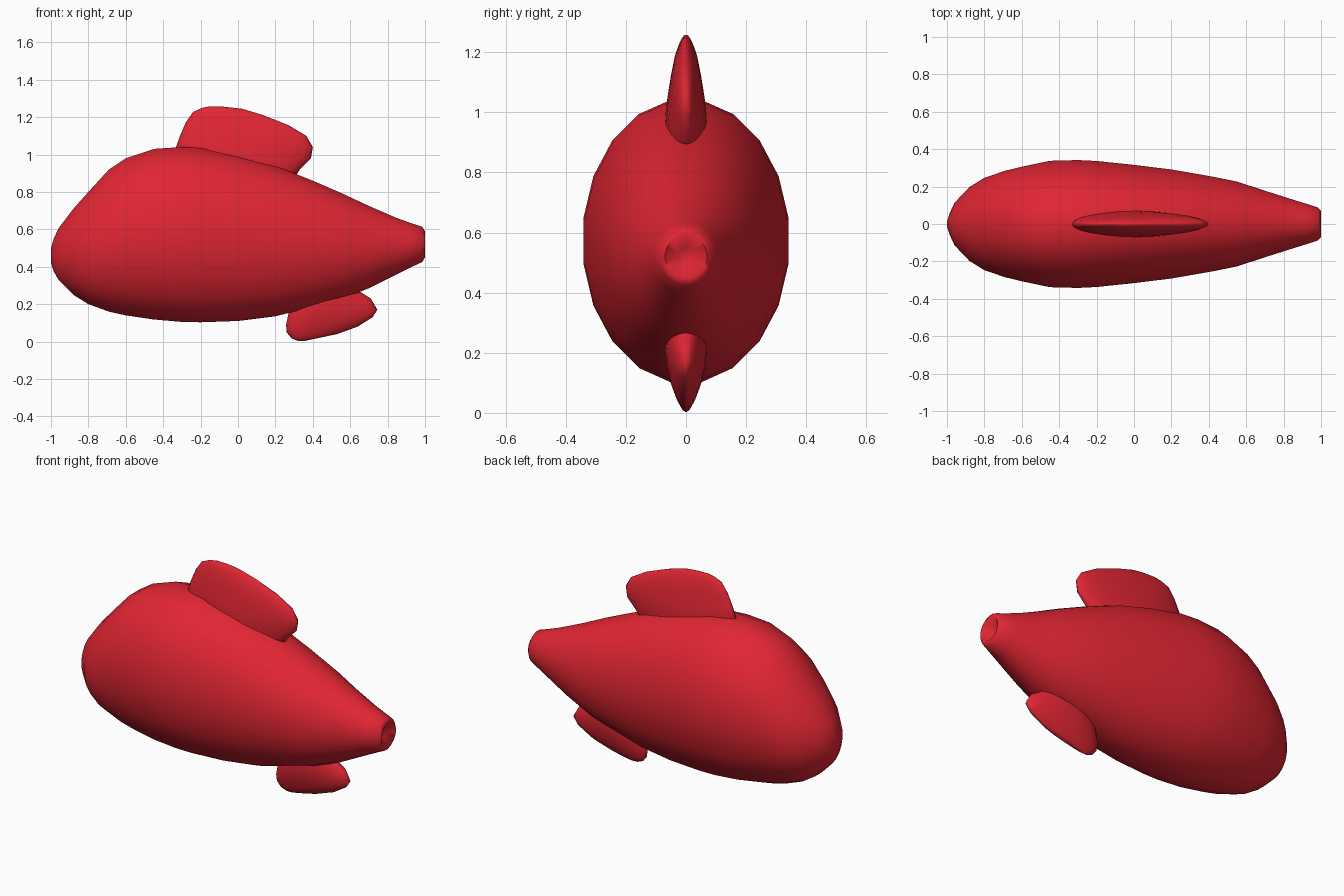
import bpy, bmesh, math

red = bpy.data.materials.new("red")
red.diffuse_color = (0.75, 0.019, 0.033, 1)


def loft(name, rings, angle):
    """Skin equal-length rings of points, closing both ends."""
    bm = bmesh.new()
    rows = [[bm.verts.new(p) for p in ring] for ring in rings]
    n = len(rows[0])
    for a, b in zip(rows, rows[1:]):
        for i in range(n):
            j = (i + 1) % n
            bm.faces.new((a[i], a[j], b[j], b[i]))
    bm.faces.new(rows[0])
    bm.faces.new(rows[-1])
    bmesh.ops.recalc_face_normals(bm, faces=bm.faces[:])
    mesh = bpy.data.meshes.new(name)
    bm.to_mesh(mesh)
    bm.free()
    mesh.materials.append(red)
    obj = bpy.data.objects.new(name, mesh)
    bpy.context.collection.objects.link(obj)
    bpy.ops.object.select_all(action='DESELECT')
    obj.select_set(True)
    bpy.context.view_layer.objects.active = obj
    bpy.ops.object.shade_smooth_by_angle(angle=math.radians(angle))


def body_ring(x, top, bottom, half, sides=20):
    mid, h = (top + bottom) / 2, (top - bottom) / 2
    angles = [2 * math.pi * (i + 0.5) / sides for i in range(sides)]
    k = 1 / math.cos(math.pi / sides)
    return [(x, half * math.cos(a), mid + h * k * math.sin(a)) for a in angles]


def fin_ring(lead, trail, half, sides=24):
    ring = []
    for i in range(sides):
        a = 2 * math.pi * i / sides
        t = (1 - math.cos(a)) / 2
        ring.append((lead[0] + t * (trail[0] - lead[0]), half * math.sin(a),
                     lead[1] + t * (trail[1] - lead[1])))
    return ring


# Body: x, top, bottom, half width; the last ring is the dished tail end
body = [(-1.0, 0.50, 0.42, 0.015), (-0.985, 0.55, 0.375, 0.06),
        (-0.96, 0.605, 0.33, 0.115), (-0.88, 0.71, 0.25, 0.20),
        (-0.8, 0.80, 0.20, 0.25), (-0.69, 0.92, 0.16, 0.288),
        (-0.6, 0.98, 0.14, 0.31), (-0.45, 1.03, 0.118, 0.342),
        (-0.3, 1.04, 0.105, 0.346), (-0.2, 1.035, 0.103, 0.341),
        (0, 0.995, 0.11, 0.32), (0.2, 0.94, 0.135, 0.295),
        (0.4, 0.86, 0.185, 0.26), (0.55, 0.795, 0.225, 0.23),
        (0.7, 0.725, 0.285, 0.18), (0.85, 0.66, 0.36, 0.132),
        (0.92, 0.635, 0.395, 0.11), (0.985, 0.613, 0.425, 0.088),
        (1.0, 0.59, 0.45, 0.07), (0.96, 0.55, 0.49, 0.025)]
loft("body", [body_ring(*r) for r in body], 80)

# Fins: leading point, trailing point (x, z), half thickness, root to tip
top_fin = [((-0.30, 0.92), (0.27, 0.82), 0.066),
           ((-0.335, 1.03), (0.33, 0.92), 0.070),
           ((-0.31, 1.10), (0.39, 0.98), 0.063),
           ((-0.28, 1.17), (0.40, 1.04), 0.052),
           ((-0.24, 1.228), (0.365, 1.10), 0.040),
           ((-0.19, 1.25), (0.27, 1.157), 0.027),
           ((-0.15, 1.258), (0.13, 1.212), 0.015),
           ((-0.10, 1.258), (0.02, 1.245), 0.006)]
loft("top_fin", [fin_ring(*r) for r in top_fin], 80)

bottom_fin = [((0.30, 0.25), (0.60, 0.34), 0.06),
              ((0.27, 0.15), (0.65, 0.268), 0.070),
              ((0.257, 0.09), (0.71, 0.23), 0.064),
              ((0.26, 0.05), (0.745, 0.17), 0.051),
              ((0.285, 0.018), (0.72, 0.13), 0.036),
              ((0.32, 0.004), (0.64, 0.08), 0.021),
              ((0.35, 0.002), (0.53, 0.04), 0.008)]
loft("bottom_fin", [fin_ring(*r) for r in bottom_fin], 80)
